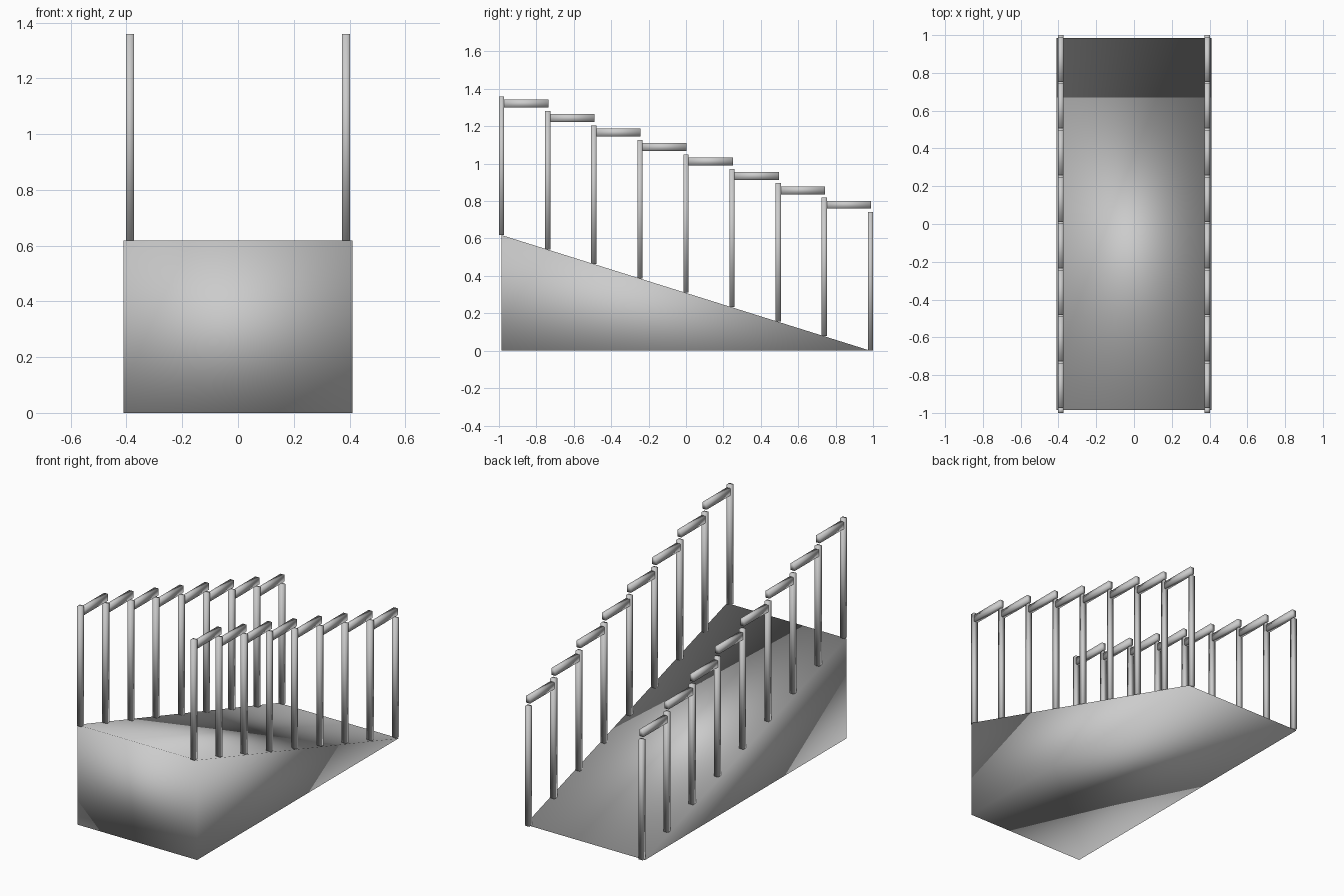
import bpy, bmesh

if "Cube" in bpy.data.objects:
    bpy.data.objects.remove(bpy.data.objects["Cube"])

HALF_Y, HALF_X, RISE = 0.986, 0.41, 0.618
COUNT, POST_H, RAIL_L = 9, 0.74, 0.252
PITCH = 2 * HALF_Y / (COUNT - 1)


def finish(name, bm):
    bmesh.ops.recalc_face_normals(bm, faces=bm.faces)
    for f in bm.faces:
        f.smooth = True
    mesh = bpy.data.meshes.new(name)
    bm.to_mesh(mesh)
    bm.free()
    obj = bpy.data.objects.new(name, mesh)
    bpy.context.collection.objects.link(obj)
    return obj


def box(name, size, centre):
    bm = bmesh.new()
    bmesh.ops.create_cube(bm, size=1)
    bmesh.ops.scale(bm, vec=size, verts=bm.verts)
    obj = finish(name, bm)
    obj.location = centre
    return obj


# Wedge: triangular side profile extruded across the width
bm = bmesh.new()
profile = [(-HALF_Y, 0), (HALF_Y, 0), (-HALF_Y, RISE)]
face = bm.faces.new([bm.verts.new((-HALF_X, y, z)) for y, z in profile])
ext = bmesh.ops.extrude_face_region(bm, geom=[face])
bmesh.ops.translate(bm, vec=(2 * HALF_X, 0, 0),
                    verts=[v for v in ext["geom"] if isinstance(v, bmesh.types.BMVert)])
finish("ramp_wedge", bm)

# Posts stand on the slope, level rails step down between them
for side, x in (("left", -0.388), ("right", 0.388)):
    for i in range(COUNT):
        y = -HALF_Y + i * PITCH
        ground = RISE * (1 - i / (COUNT - 1))
        box(f"{side}_post_{i + 1}", (0.029, 0.028, POST_H),
            (x, y, ground + POST_H / 2 + 0.001))
        if i < COUNT - 1:
            box(f"{side}_rail_{i + 1}", (0.027, RAIL_L, 0.042),
                (x, y - 0.002 + RAIL_L / 2, ground + 0.703))
